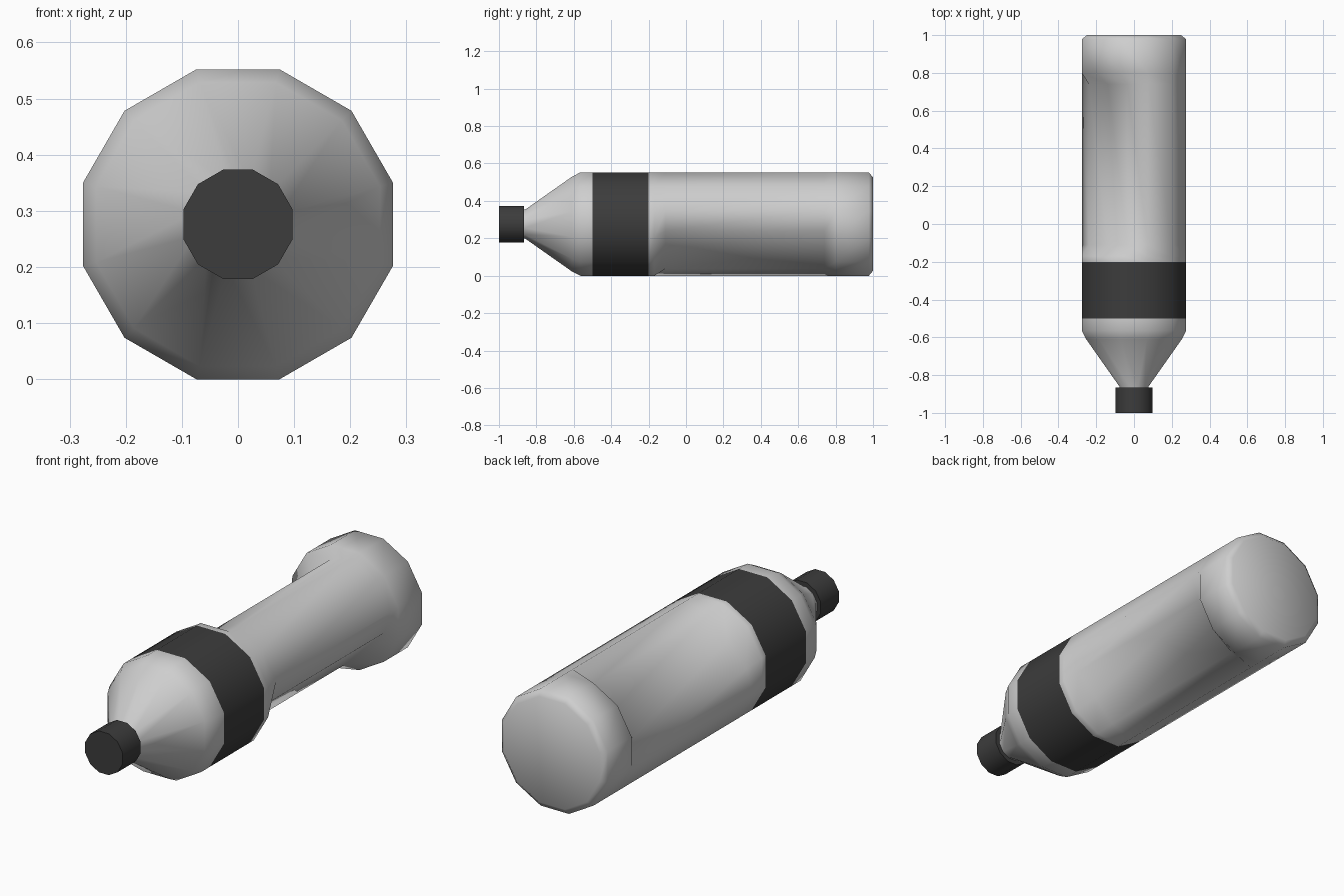
import bpy, bmesh
from math import sin, cos, radians
from mathutils import Vector

cube = bpy.data.objects.get("Cube")
if cube:
    bpy.data.objects.remove(cube)

SIDES = 12
AXIS_Z = 0.276
R = 0.286
GRIP_DEPTH = 0.195  # distance of each flat grip from the axis


def material(name, value):
    mat = bpy.data.materials.new(name)
    mat.use_nodes = True
    colour = (value, value, value, 1)
    mat.diffuse_color = colour
    mat.node_tree.nodes["Principled BSDF"].inputs["Base Color"].default_value = colour
    return mat


light_grey = material("light grey", 0.62)
charcoal = material("charcoal", 0.045)


def lathe(name, profile, materials, grip_range=None):
    """Loft twelve-sided rings (y, radius) along y, flattening rings in grip_range."""
    bm = bmesh.new()
    diagonal = Vector((-1, 0, 1)).normalized()
    rings = []
    for y, radius in profile:
        ring = []
        for k in range(SIDES):
            a = radians(15 + 30 * k)
            p = Vector((-radius * sin(a), y, radius * cos(a)))
            # Press three corners on each of two opposite sides onto a flat
            if grip_range and grip_range[0] <= y <= grip_range[1] and k % 6 < 3:
                side = 1 if k < 6 else -1
                p += diagonal * (side * GRIP_DEPTH - p.dot(diagonal))
            p.z += AXIS_Z
            ring.append(bm.verts.new(p))
        rings.append(ring)
    for a, b in zip(rings, rings[1:]):
        for k in range(SIDES):
            n = (k + 1) % SIDES
            bm.faces.new((a[k], a[n], b[n], b[k]))
    bm.faces.new(rings[0])
    bm.faces.new(rings[-1])
    bmesh.ops.recalc_face_normals(bm, faces=bm.faces[:])
    mesh = bpy.data.meshes.new(name)
    bm.to_mesh(mesh)
    bm.free()
    for m in materials:
        mesh.materials.append(m)
    obj = bpy.data.objects.new(name, mesh)
    bpy.context.collection.objects.link(obj)
    bpy.ops.object.select_all(action='DESELECT')
    obj.select_set(True)
    bpy.context.view_layer.objects.active = obj
    return obj


# Bottle body: neck, shoulder, band, gripped barrel, bevelled base
body = lathe("bottle_body", [
    (-0.88, 0.08),
    (-0.86, 0.08),
    (-0.61, 0.262),
    (-0.565, R),
    (-0.5, R),
    (-0.2, R),
    (-0.17, R),
    (-0.11, R),
    (0.74, R),
    (0.8, R),
    (0.978, R),
    (1.0, 0.258),
], [light_grey, charcoal], grip_range=(-0.12, 0.75))

# Dark band around the barrel
for face in body.data.polygons:
    if -0.5 < face.center.y < -0.2:
        face.material_index = 1
bpy.ops.object.shade_smooth_by_angle(angle=radians(85))

# Cap
lathe("cap", [(-1.0, 0.101), (-0.865, 0.101)], [charcoal])
bpy.ops.object.shade_smooth_by_angle(angle=radians(40))
